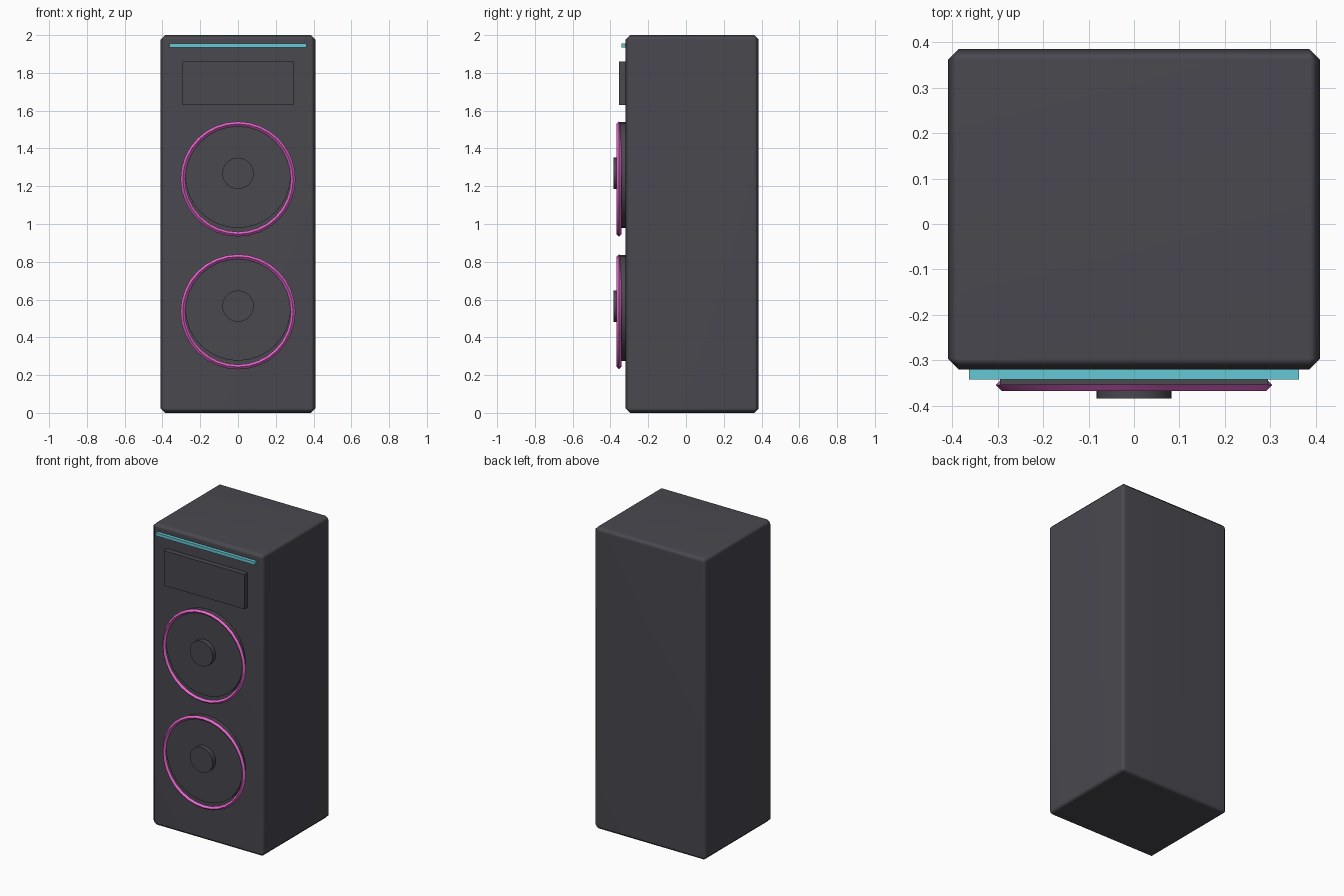
import bpy
import math

if "Cube" in bpy.data.objects:
    bpy.data.objects.remove(bpy.data.objects["Cube"])


def material(name, rgb):
    m = bpy.data.materials.new(name)
    m.diffuse_color = (*rgb, 1)
    m.use_nodes = True
    m.node_tree.nodes["Principled BSDF"].inputs["Base Color"].default_value = m.diffuse_color
    return m


CHARCOAL = material("charcoal", (0.065, 0.065, 0.078))
CYAN = material("cyan", (0.13, 0.58, 0.66))
PINK = material("pink", (0.78, 0.13, 0.60))


def finish(name, mat):
    ob = bpy.context.object
    ob.name = name
    ob.data.materials.append(mat)
    return ob


def box(name, mat, x, y, z):
    """Box from (min, max) pairs."""
    spans = (x, y, z)
    bpy.ops.mesh.primitive_cube_add(size=1, location=[(a + b) / 2 for a, b in spans])
    ob = finish(name, mat)
    ob.scale = [b - a for a, b in spans]
    bpy.ops.object.transform_apply(location=False, rotation=False, scale=True)
    return ob


def disc(name, mat, radius, front, back, z):
    """Round plate facing the front."""
    bpy.ops.mesh.primitive_cylinder_add(vertices=32, radius=radius, depth=back - front,
                                        location=(0, (front + back) / 2, z),
                                        rotation=(math.pi / 2, 0, 0))
    ob = finish(name, mat)
    bpy.ops.object.shade_smooth_by_angle(angle=math.radians(30))
    return ob


# Cabinet with chamfered edges
cabinet = box("cabinet", CHARCOAL, (-0.41, 0.41), (-0.32, 0.385), (0, 2))
bpy.ops.object.shade_smooth()
bevel = cabinet.modifiers.new("chamfer", 'BEVEL')
bevel.width = 0.024
bevel.segments = 1
cabinet.modifiers.new("flat_panels", 'WEIGHTED_NORMAL')

# Light strip and tweeter panel
box("light_strip", CYAN, (-0.363, 0.363), (-0.342, -0.315), (1.935, 1.955))
box("tweeter_panel", CHARCOAL, (-0.295, 0.295), (-0.355, -0.315), (1.63, 1.86))

# Two drivers: cone plate, glowing ring and centre cap
for label, z in (("upper", 1.238), ("lower", 0.535)):
    disc(label + "_cone", CHARCOAL, 0.28, -0.352, -0.315, z + 0.021)
    disc(label + "_cap", CHARCOAL, 0.083, -0.384, -0.34, z + 0.03)
    bpy.ops.mesh.primitive_torus_add(major_segments=32, minor_segments=4,
                                     major_radius=0.292, minor_radius=0.0125,
                                     location=(0, -0.355, z), rotation=(math.pi / 2, 0, 0))
    finish(label + "_ring", PINK)
    bpy.ops.object.shade_smooth_by_angle(angle=math.radians(30))
